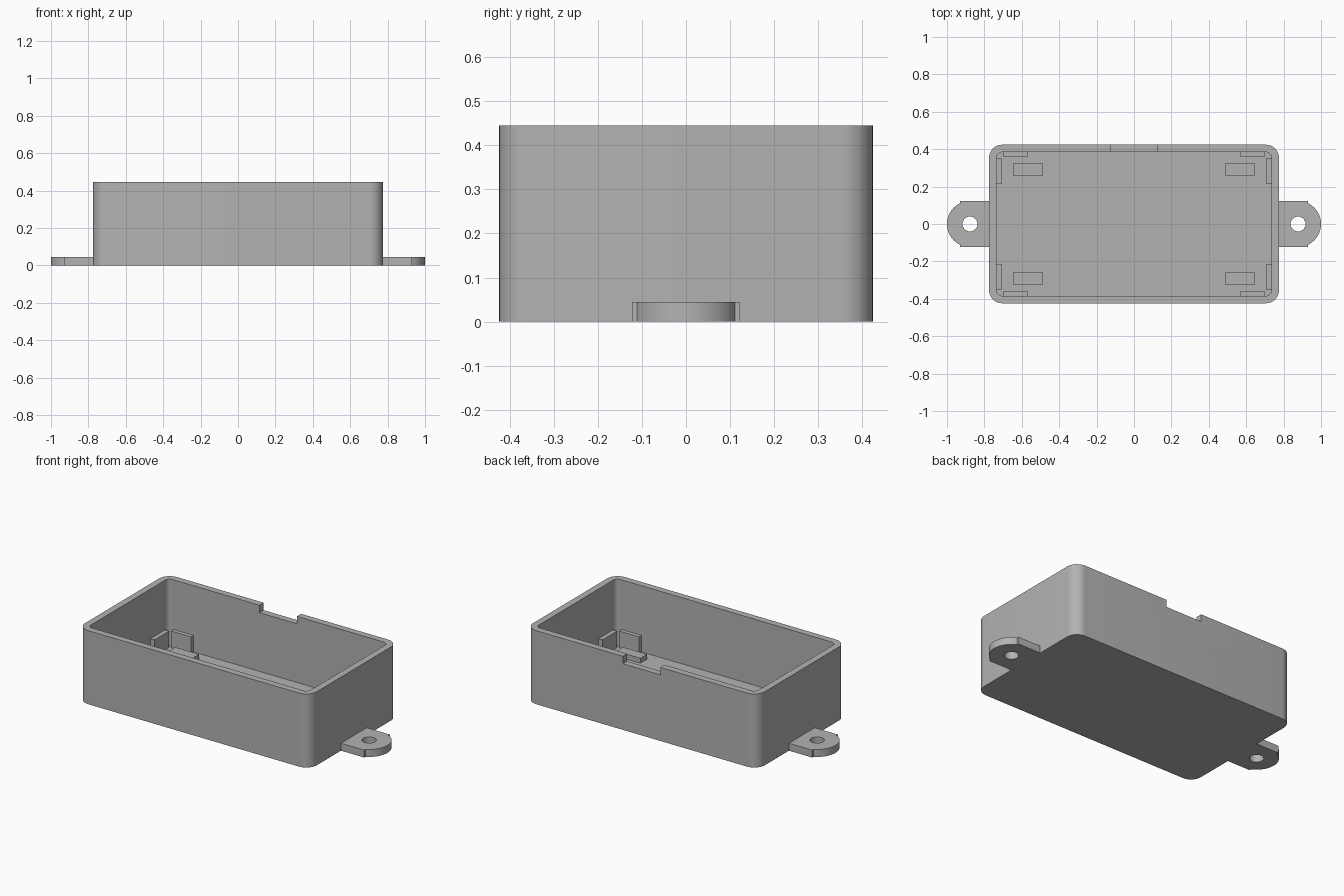
import bpy, bmesh
from math import cos, sin, pi, radians, acos

if "Cube" in bpy.data.objects:
    bpy.data.objects.remove(bpy.data.objects["Cube"])

grey = bpy.data.materials.new("plain grey")
grey.use_nodes = True
grey.diffuse_color = (0.45, 0.45, 0.45, 1)
grey.node_tree.nodes["Principled BSDF"].inputs["Base Color"].default_value = (0.45, 0.45, 0.45, 1)

WALL_X, WALL_Y, HEIGHT = 0.775, 0.424, 0.445
THICK, FLOOR = 0.04, 0.045
IN_X, IN_Y = WALL_X - THICK, WALL_Y - THICK


def arc(cx, cy, r, a0, a1, n):
    return [(cx + r * cos(a0 + (a1 - a0) * i / n), cy + r * sin(a0 + (a1 - a0) * i / n))
            for i in range(n + 1)]


def rounded_rect(hx, hy, r):
    pts = []
    for k, (sx, sy) in enumerate([(1, 1), (-1, 1), (-1, -1), (1, -1)]):
        pts += arc(sx * (hx - r), sy * (hy - r), r, k * pi / 2, (k + 1) * pi / 2, 10)
    return pts


def rect(x0, x1, y0, y1):
    return [(x0, y0), (x1, y0), (x1, y1), (x0, y1)]


def prism(name, outline, z0, z1):
    bm = bmesh.new()
    base = bm.faces.new([bm.verts.new((x, y, z0)) for x, y in outline])
    top = bmesh.ops.extrude_face_region(bm, geom=[base])["geom"]
    bmesh.ops.translate(bm, vec=(0, 0, z1 - z0),
                        verts=[v for v in top if isinstance(v, bmesh.types.BMVert)])
    bmesh.ops.recalc_face_normals(bm, faces=bm.faces)
    mesh = bpy.data.meshes.new(name)
    bm.to_mesh(mesh)
    bm.free()
    mesh.materials.append(grey)
    obj = bpy.data.objects.new(name, mesh)
    bpy.context.collection.objects.link(obj)
    return obj


def cut(obj, cutter):
    mod = obj.modifiers.new("cut", "BOOLEAN")
    mod.operation = "DIFFERENCE"
    mod.solver = "EXACT"
    mod.object = cutter
    bpy.context.view_layer.update()
    graph = bpy.context.evaluated_depsgraph_get()
    result = bpy.data.meshes.new_from_object(obj.evaluated_get(graph))
    obj.modifiers.clear()
    obj.data = result
    bpy.data.objects.remove(cutter)


def smooth(obj):
    bpy.ops.object.select_all(action="DESELECT")
    obj.select_set(True)
    bpy.context.view_layer.objects.active = obj
    bpy.ops.object.shade_smooth_by_angle(angle=radians(30))


# Open box with a notch in the rear rim
box = prism("box", rounded_rect(WALL_X, WALL_Y, 0.07), 0, HEIGHT)
cut(box, prism("cavity_cutter", rounded_rect(IN_X, IN_Y, 0.03), FLOOR, HEIGHT + 0.1))
cut(box, prism("notch_cutter", rect(-0.125, 0.125, IN_Y - 0.05, WALL_Y + 0.05),
               HEIGHT - 0.045, HEIGHT + 0.1))
smooth(box)

for side, sx in (("left", 1), ("right", -1)):
    # Mounting tab: straight shoulders, rounded end, screw hole
    cx, r, shoulder = 0.877, 0.123, 0.93
    a = acos((shoulder - cx) / r)
    outline = [(WALL_X, -r), (shoulder, -r)] + arc(cx, 0, r, -a, a, 24) + [(shoulder, r), (WALL_X, r)]
    tab = prism(side + "_mounting_tab", [(sx * x, y) for x, y in outline], 0, FLOOR)
    cut(tab, prism("hole_cutter", arc(sx * cx, 0, 0.04, 0, 2 * pi, 32)[:-1], -0.1, 0.2))
    smooth(tab)

    # Corner guides and floor pads
    for end, sy in (("rear", 1), ("front", -1)):
        corner = f"{end}_{side}_"
        for part, (x0, x1, y0, y1), h in (
            ("long_wall_guide", (0.567, 0.70, 0.36, IN_Y), 0.1),
            ("short_wall_guide", (0.708, IN_X, 0.214, 0.352), 0.1),
            ("floor_pad", (0.487, 0.647, 0.26, 0.323), 0.03),
        ):
            prism(corner + part, rect(sx * x0, sx * x1, sy * y0, sy * y1), FLOOR, FLOOR + h)
